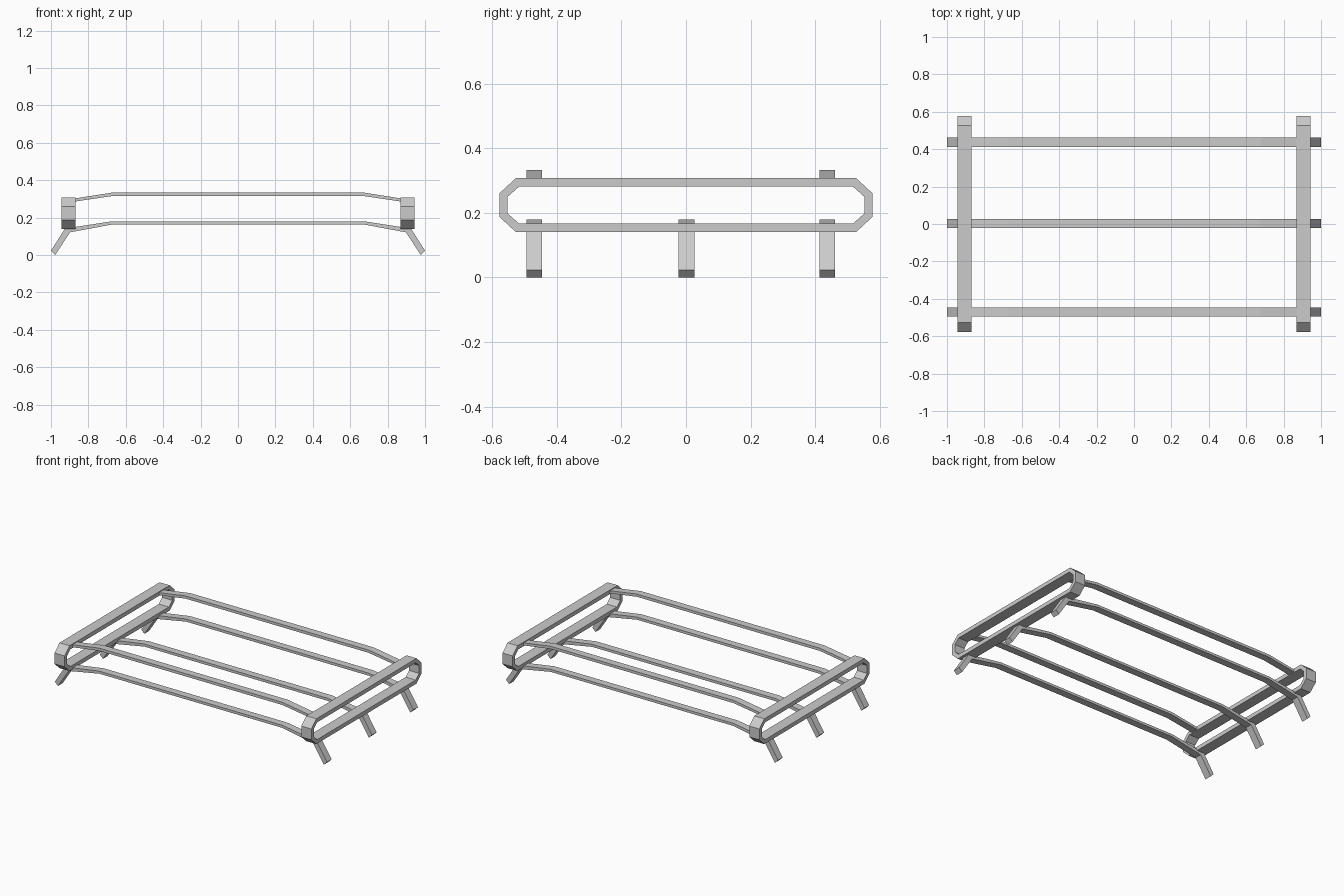
import bpy, bmesh

if "Cube" in bpy.data.objects:
    bpy.data.objects.remove(bpy.data.objects["Cube"])


def strip(name, outer, inner, to3d, lo, hi, closed=False):
    """Flat bar following matching outer/inner 2D outlines, lo..hi wide."""
    bm = bmesh.new()
    rings = []
    for o, i in zip(outer, inner):
        rings.append([bm.verts.new(to3d(p, w))
                      for p, w in ((o, lo), (o, hi), (i, hi), (i, lo))])
    n = len(rings)
    for k in range(n if closed else n - 1):
        a, b = rings[k], rings[(k + 1) % n]
        for j in range(4):
            m = (j + 1) % 4
            bm.faces.new((a[j], a[m], b[m], b[j]))
    if not closed:
        bm.faces.new(rings[0])
        bm.faces.new(rings[-1])
    bmesh.ops.recalc_face_normals(bm, faces=bm.faces)
    mesh = bpy.data.meshes.new(name)
    bm.to_mesh(mesh)
    bm.free()
    obj = bpy.data.objects.new(name, mesh)
    bpy.context.collection.objects.link(obj)
    return obj


def mirrored(half):
    return [(-x, z) for x, z in half[::-1]] + half


def octagon(y, z, flat_y, flat_z, mid):
    q = [(flat_y, -z), (y, -flat_z), (y, flat_z), (flat_y, z)]
    q += [(-a, -b) for a, b in q]
    return [(a, b + mid) for a, b in q]


def along_y(p, w):
    return (p[0], w, p[1])


def along_x(p, w):
    return (w, p[0], p[1])


# Side rails: chamfered closed loops
MID_Z = 0.224
loop_out = octagon(0.578, 0.084, 0.526, 0.036, MID_Z)
loop_in = octagon(0.552, 0.057, 0.517, 0.026, MID_Z)
for side, x in (("left", -0.907), ("right", 0.907)):
    strip(side + "_rail", loop_out, loop_in, along_x, x - 0.037, x + 0.037, True)

# Lower crossbars with splayed legs
low_top = mirrored([(0.675, 0.180), (0.925, 0.141), (1.0, 0.023)])
low_bot = mirrored([(0.672, 0.163), (0.898, 0.121), (0.977, 0.0)])
# Upper crossbars, ending inside the rails
up_top = mirrored([(0.675, 0.333), (0.905, 0.297)])
up_bot = mirrored([(0.672, 0.315), (0.903, 0.281)])

HALF = 0.0245
BARS = {"front": -0.470, "middle": 0.002, "back": 0.437}
for pos, y in BARS.items():
    strip(pos + "_lower_bar", low_top, low_bot, along_y, y - HALF, y + HALF)
    if pos != "middle":
        strip(pos + "_upper_bar", up_top, up_bot, along_y, y - HALF, y + HALF)
